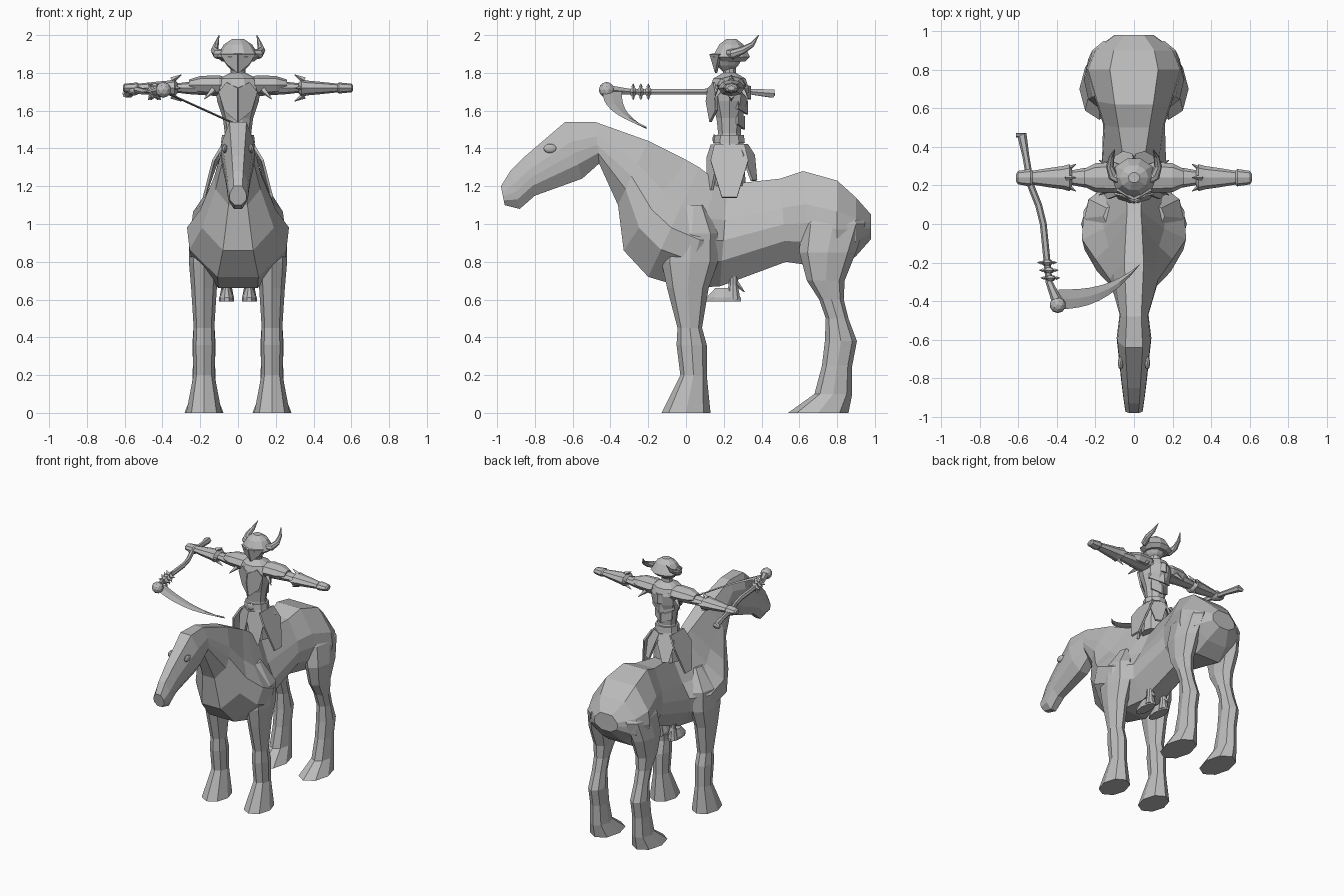
import bpy, bmesh
from math import cos, sin, pi, radians
from mathutils import Vector

if "Cube" in bpy.data.objects:
    bpy.data.objects.remove(bpy.data.objects["Cube"])

X, Y, Z = Vector((1, 0, 0)), Vector((0, 1, 0)), Vector((0, 0, 1))

material = bpy.data.materials.new("plain_grey")
material.use_nodes = True
material.diffuse_color = (.5, .5, .5, 1)
shader = material.node_tree.nodes["Principled BSDF"]
shader.inputs["Base Color"].default_value = material.diffuse_color


def finish(name, bm, mirror=False, thickness=0):
    """Turn the bmesh into a named object with its modifiers."""
    bmesh.ops.recalc_face_normals(bm, faces=bm.faces)
    mesh = bpy.data.meshes.new(name)
    bm.to_mesh(mesh)
    bm.free()
    mesh.materials.append(material)
    part = bpy.data.objects.new(name, mesh)
    bpy.context.collection.objects.link(part)
    if thickness:
        solid = part.modifiers.new("thickness", 'SOLIDIFY')
        solid.thickness, solid.offset = thickness, 0
    if mirror:
        part.modifiers.new("mirror", 'MIRROR').use_mirror_merge = False


def loft(name, rings, mirror=False):
    """Skin equal rings of points and close both ends."""
    bm = bmesh.new()
    rows = [[bm.verts.new(point) for point in ring] for ring in rings]
    count = len(rows[0])
    for lower, upper in zip(rows, rows[1:]):
        for i in range(count):
            j = (i + 1) % count
            bm.faces.new((lower[i], lower[j], upper[j], upper[i]))
    bm.faces.new(rows[0])
    bm.faces.new(rows[-1])
    finish(name, bm, mirror)


def ring(centre, across, along, sides=8):
    """Ellipse of points spanned by two half-axis vectors."""
    turns = [2 * pi * i / sides for i in range(sides)]
    return [centre + across * cos(turn) + along * sin(turn) for turn in turns]


def column(name, rows, x=0, y=.23, depth=.8, mirror=False):
    """Upright part from rows of height and half width."""
    loft(name, [ring(Vector((x, y, height)), X * width, Y * width * depth, sides=10)
                for height, width in rows], mirror)


def sleeve(name, rows, height=1.72):
    """Pair of level arm parts from rows of distance and half width."""
    loft(name, [ring(Vector((reach, .24, height)), Y * width, Z * width * .65)
                for reach, width in rows], mirror=True)


def tube(name, path, radii, sides=6, mirror=False):
    """Round part that follows a path with one radius per point."""
    points = [Vector(point) for point in path]
    last = len(points) - 1
    rings = []
    for i, (point, radius) in enumerate(zip(points, radii)):
        heading = (points[min(i + 1, last)] - points[max(i - 1, 0)]).normalized()
        across = heading.cross(Z).normalized()
        rings.append(ring(point, across * radius, across.cross(heading) * radius, sides))
    loft(name, rings, mirror)


def spike(name, base, tip, radius=.018, mirror=True):
    tube(name, [base, tip], [radius, radius / 10], sides=4, mirror=mirror)


def plate(name, points):
    """Mirrored pair of thin armour plates."""
    bm = bmesh.new()
    bm.faces.new([bm.verts.new(point) for point in points])
    finish(name, bm, mirror=True, thickness=.014)


def ball(name, centre, size, mirror=False):
    bm = bmesh.new()
    bmesh.ops.create_icosphere(bm, subdivisions=2, radius=1)
    bmesh.ops.scale(bm, vec=size, verts=bm.verts)
    bmesh.ops.translate(bm, vec=centre, verts=bm.verts)
    finish(name, bm, mirror)


def horse_slice(top, bottom, width):
    """Ten-sided slice that narrows to a ridge at the withers."""
    crest = min(.5, .1 + abs(top[0] - .1))
    levels = zip((0, .35, .55, .75, 1), (crest, crest + .45, 1, .95, .4))
    start, end = Vector((0, *top)), Vector((0, *bottom))
    half = [start.lerp(end, level) + X * width * ratio for level, ratio in levels]
    return half + [Vector((-point.x, point.y, point.z)) for point in reversed(half)]


def horse_legs(name, rows):
    """Pair of legs, leaning into the body, from rows of height, y and half depth."""
    rings = []
    for height, y, depth in rows:
        centre = Vector((.18 - .5 * max(0, height - .95), y, height))
        splay = max(0, .02 - height)
        rings.append(ring(centre, X * (.035 + .3 * depth + splay), Y * depth))
    loft(name, rings, mirror=True)


def skirt_panel(name, angle, width, length, flare):
    """Pointed plate that hangs from the belt and flares outward."""
    out = Vector((cos(radians(angle)), sin(radians(angle)), 0))
    side = out.cross(Z)
    corners = []
    for drop, reach, spread in ((0, .08, .8), (.3, .04 + flare / 2, 1), (1, flare, .4)):
        corners.append((Y * .23 + Z * (1.42 - drop * length) + out * reach,
                        side * width * spread))
    plate(name, [middle + offset for middle, offset in corners]
          + [middle - offset for middle, offset in reversed(corners)])


# Horse head, neck and body, from nose to rump
loft("horse_body", [
    horse_slice(top=(-.98, 1.2), bottom=(-.96, 1.1), width=.045),
    horse_slice(top=(-.93, 1.28), bottom=(-.88, 1.08), width=.055),
    horse_slice(top=(-.85, 1.36), bottom=(-.8, 1.15), width=.065),
    horse_slice(top=(-.64, 1.54), bottom=(-.55, 1.24), width=.09),
    horse_slice(top=(-.48, 1.54), bottom=(-.46, 1.32), width=.075),
    horse_slice(top=(-.2, 1.44), bottom=(-.36, 1.1), width=.125),
    horse_slice(top=(0, 1.34), bottom=(-.33, .86), width=.2),
    horse_slice(top=(.07, 1.3), bottom=(-.2, .72), width=.27),
    horse_slice(top=(.16, 1.23), bottom=(0, .66), width=.26),
    horse_slice(top=(.22, 1.21), bottom=(.18, .67), width=.17),
    horse_slice(top=(.5, 1.24), bottom=(.53, .8), width=.16),
    horse_slice(top=(.62, 1.28), bottom=(.66, .78), width=.2),
    horse_slice(top=(.8, 1.23), bottom=(.8, .76), width=.25),
    horse_slice(top=(.9, 1.14), bottom=(.9, .83), width=.21),
    horse_slice(top=(.98, 1.05), bottom=(.98, .92), width=.1)])
ball("horse_eyes", centre=(.07, -.72, 1.4), size=(.014, .035, .025), mirror=True)

# Horse legs, from shoulder and hip down to hoof
horse_legs("front_legs", [
    (1.1, .04, .06), (.95, .03, .14), (.8, .02, .15), (.66, .01, .11), (.45, .02, .065),
    (.36, .03, .08), (.2, .04, .07), (0, 0, .13)])
horse_legs("hind_legs", [
    (1.15, .78, .1), (1, .78, .17), (.85, .75, .15), (.7, .74, .1), (.6, .77, .065),
    (.5, .8, .06), (.38, .82, .085), (.25, .8, .08), (.1, .78, .1), (0, .7, .16)])

# Rider body and boots
column("rider_torso", [(1.2, .1), (1.42, .09), (1.48, .07), (1.56, .08), (1.65, .11),
                       (1.72, .12), (1.77, .1), (1.8, .04), (1.87, .04)], depth=.9)
column("belt", [(1.43, .09), (1.47, .085)], depth=.95)
ball("belt_buckle", centre=(0, .15, 1.45), size=(.03, .01, .025))
plate("breastplate", [(0, .13, 1.54), (.07, .16, 1.6), (.1, .16, 1.7),
                      (.06, .15, 1.75), (0, .12, 1.72), (0, .11, 1.65)])
for band in range(3):
    height, width = 1.53 + .08 * band, .07 + .02 * band
    back = .25 + width * .8
    plate(f"back_band_{band}", [(0, back, height - .03), (width, .27, height),
                                (width, .27, height + .06), (0, back, height + .04)])
column("boot_ankles", [(.6, .04), (.68, .025), (.8, .03)],
       x=.06, y=.25, depth=1, mirror=True)
column("boot_feet", [(.59, .04), (.61, .04), (.66, .02)],
       x=.06, y=.2, depth=2.4, mirror=True)
spike("boot_spurs", base=(.06, .26, .69), tip=(.06, .31, .64))

# Armoured skirt
skirt_panel("side_skirt", angle=0, width=.1, length=.28, flare=.18)
skirt_panel("back_skirt", angle=60, width=.06, length=.19, flare=.15)
skirt_panel("front_skirt", angle=-60, width=.06, length=.24, flare=.12)

# Rider arms, shoulder armour and spikes
sleeve("upper_arms", [(.07, .07), (.26, .05), (.34, .035)])
sleeve("forearm_guards", [(.32, .04), (.335, .07), (.37, .06), (.44, .05), (.53, .035)])
sleeve("hands", [(.52, .03), (.535, .045), (.6, .035), (.61, .02)])
sleeve("pauldrons", [(.08, .07), (.1, .08), (.2, .075), (.26, .045)], height=1.735)
for turn in range(4):
    out = Y * cos(turn * pi / 2) + Z * sin(turn * pi / 2)
    elbow = Vector((.35, .24, 1.72))
    spike(f"elbow_spikes_{turn}", base=elbow + out * .04, tip=elbow + out * .07 - X * .05)
for name, side in (("front", -1), ("back", 1)):
    spike(f"{name}_shoulder_spikes", base=(.13, .24 + side * .06, 1.71),
          tip=(.18, .24 + side * .09, 1.66))

# Head, helmet and horns
column("face", [(1.8, .02), (1.84, .06), (1.88, .085)], y=.22, depth=1)
column("helmet", [(1.86, .085), (1.885, .115), (1.91, .1), (1.95, .075), (1.98, .03)],
       y=.24, depth=.9)
plate("visor", [(0, .13, 1.9), (.09, .18, 1.9), (.06, .17, 1.85), (0, .16, 1.8)])
tube("helmet_horns", [(.07, .23, 1.9), (.11, .25, 1.9), (.125, .3, 1.92),
                      (.115, .35, 1.95), (.1, .385, 2)],
     radii=[.028, .026, .02, .014, .002], sides=8, mirror=True)

# Scythe handle, knob and spiked collars
tube("scythe_handle", [(-.61, .46, 1.685), (-.58, .46, 1.69), (-.56, .35, 1.7),
                       (-.535, .2, 1.71), (-.495, .1, 1.7), (-.47, 0, 1.7),
                       (-.45, -.2, 1.7), (-.44, -.3, 1.7), (-.39, -.42, 1.71)],
     radii=[.012, .025, .018, .018, .018, .018, .018, .018, .03])
ball("scythe_knob", centre=(-.395, -.42, 1.71), size=(.042, .042, .042))
ball("gripping_hand", centre=(-.55, .24, 1.71), size=(.04, .045, .03))
for collar in range(3):
    middle = Vector((-.45 + .008 * collar, -.2 - .04 * collar, 1.7))
    tube(f"scythe_collar_{collar}", [middle + Y * .014, middle, middle - Y * .014],
         radii=[.02, .034, .02])
    for turn in range(6):
        out = X * cos(turn * pi / 3) + Z * sin(turn * pi / 3)
        tip = middle + out * .05 + Y * .001
        spike(f"collar_spike_{collar}_{turn}", middle + out * .03, tip, .01, mirror=False)

# Crescent blade that narrows to its point
blade = []
for step in range(9):
    t = step / 8
    spine = Vector((-.39 + .42 * t, -.39 + .18 * t ** 2.5, 1.7 - .19 * t))
    blade.append(ring(spine, Y * (.051 - .05 * t * t), Z * .006, sides=4))
loft("scythe_blade", blade)
